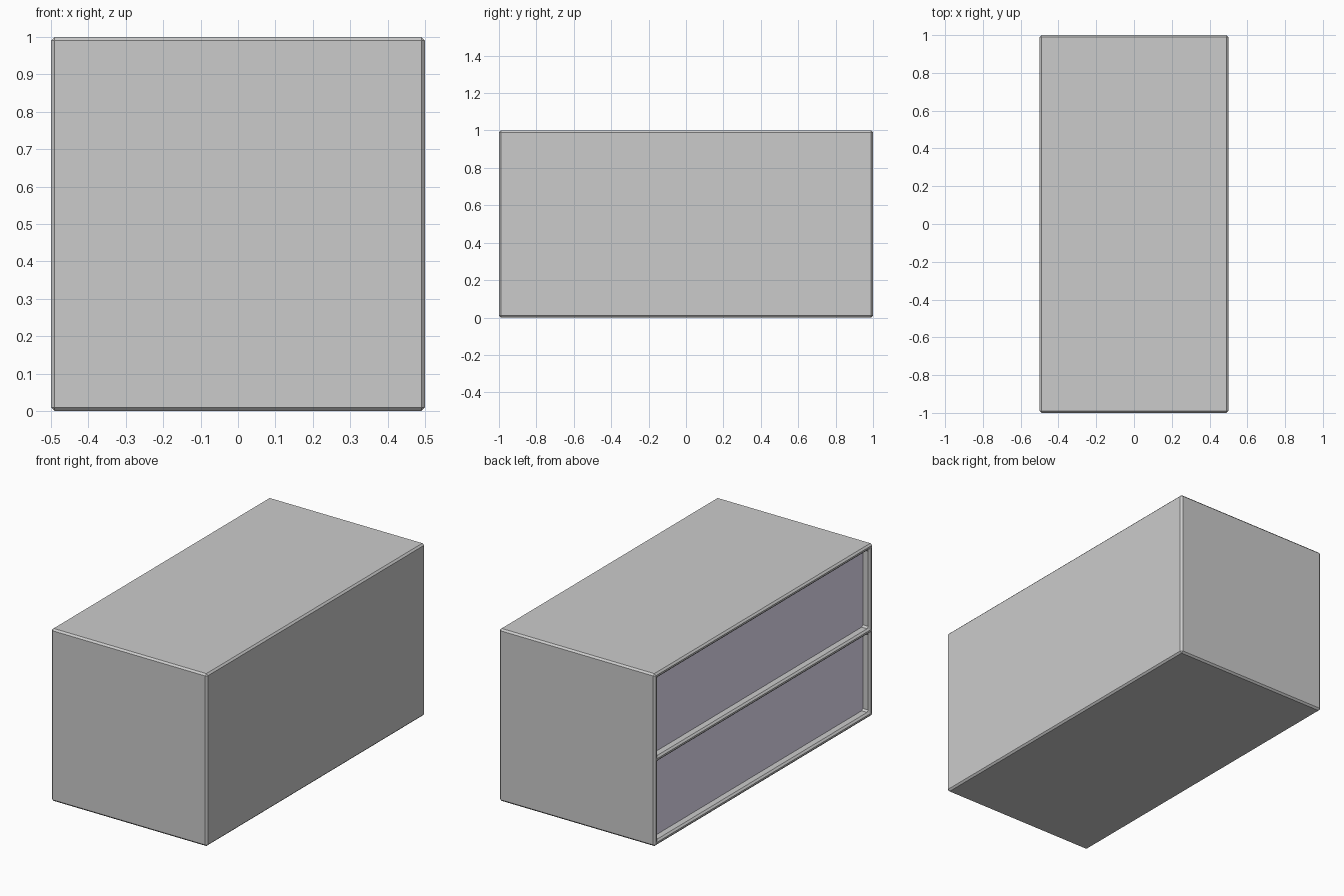
import bpy
import bmesh
from mathutils import Matrix, Vector

if "Cube" in bpy.data.objects:
    bpy.data.objects.remove(bpy.data.objects["Cube"])

W, D, H = 1.0, 2.0, 1.0        # outer size in x, y, z
WALL = 0.03                    # case wall and shelf thickness
RECESS = 0.045                 # panels sit this far behind the open (-x) side
SHELF = (0.485, 0.515)         # bottom and top of the middle shelf


def make_object(name, bm):
    mesh = bpy.data.meshes.new(name)
    bm.normal_update()
    bm.to_mesh(mesh)
    bm.free()
    obj = bpy.data.objects.new(name, mesh)
    bpy.context.collection.objects.link(obj)
    return obj


def box_bmesh(lo, hi):
    lo, hi = Vector(lo), Vector(hi)
    bm = bmesh.new()
    bmesh.ops.create_cube(bm, size=1, matrix=Matrix.Translation((lo + hi) / 2)
                          @ Matrix.Diagonal((*(hi - lo), 1)))
    bm.normal_update()
    return bm


# Case: box with its -x side inset into a frame
bm = box_bmesh((-W / 2, -D / 2, 0), (W / 2, D / 2, H))
opening = min(bm.faces, key=lambda f: f.calc_center_median().x)
bmesh.ops.inset_region(bm, faces=[opening], thickness=WALL, use_even_offset=True)

# Shelf: two cuts across the inset face
for z in SHELF:
    inner = max((f for f in bm.faces if f.calc_center_median().x < -W / 2 + 1e-4
                 and all(abs(v.co.y) < D / 2 - 0.01 for v in f.verts)),
                key=lambda f: f.calc_center_median().z)
    bmesh.ops.bisect_plane(bm, geom=[inner, *inner.edges, *inner.verts],
                           plane_co=(0, 0, z), plane_no=(0, 0, 1))

# Compartments: push the two large inset faces back
bays = [f for f in bm.faces if f.calc_center_median().x < -W / 2 + 1e-4
        and all(abs(v.co.y) < D / 2 - 0.01 for v in f.verts) and f.calc_area() > 0.3]
bmesh.ops.inset_individual(bm, faces=bays, thickness=0, depth=0)
for f in bays:
    for v in f.verts:
        v.co.x = W / 2 - WALL
case = make_object("case", bm)
bevel = case.modifiers.new("chamfer", 'BEVEL')
bevel.width = 0.01
bevel.segments = 1
bevel.limit_method = 'ANGLE'

# Tinted panels closing the two compartments
tint = bpy.data.materials.new("panel_tint")
tint.diffuse_color = (0.84, 0.79, 0.97, 1)
tint.use_nodes = True
tint.node_tree.nodes["Principled BSDF"].inputs["Base Color"].default_value = tint.diffuse_color
for name, z0, z1 in (("lower_panel", WALL, SHELF[0]), ("upper_panel", SHELF[1], H - WALL)):
    x = -W / 2 + RECESS
    panel = make_object(name, box_bmesh((x, -D / 2 + WALL, z0), (x + 0.02, D / 2 - WALL, z1)))
    panel.data.materials.append(tint)
